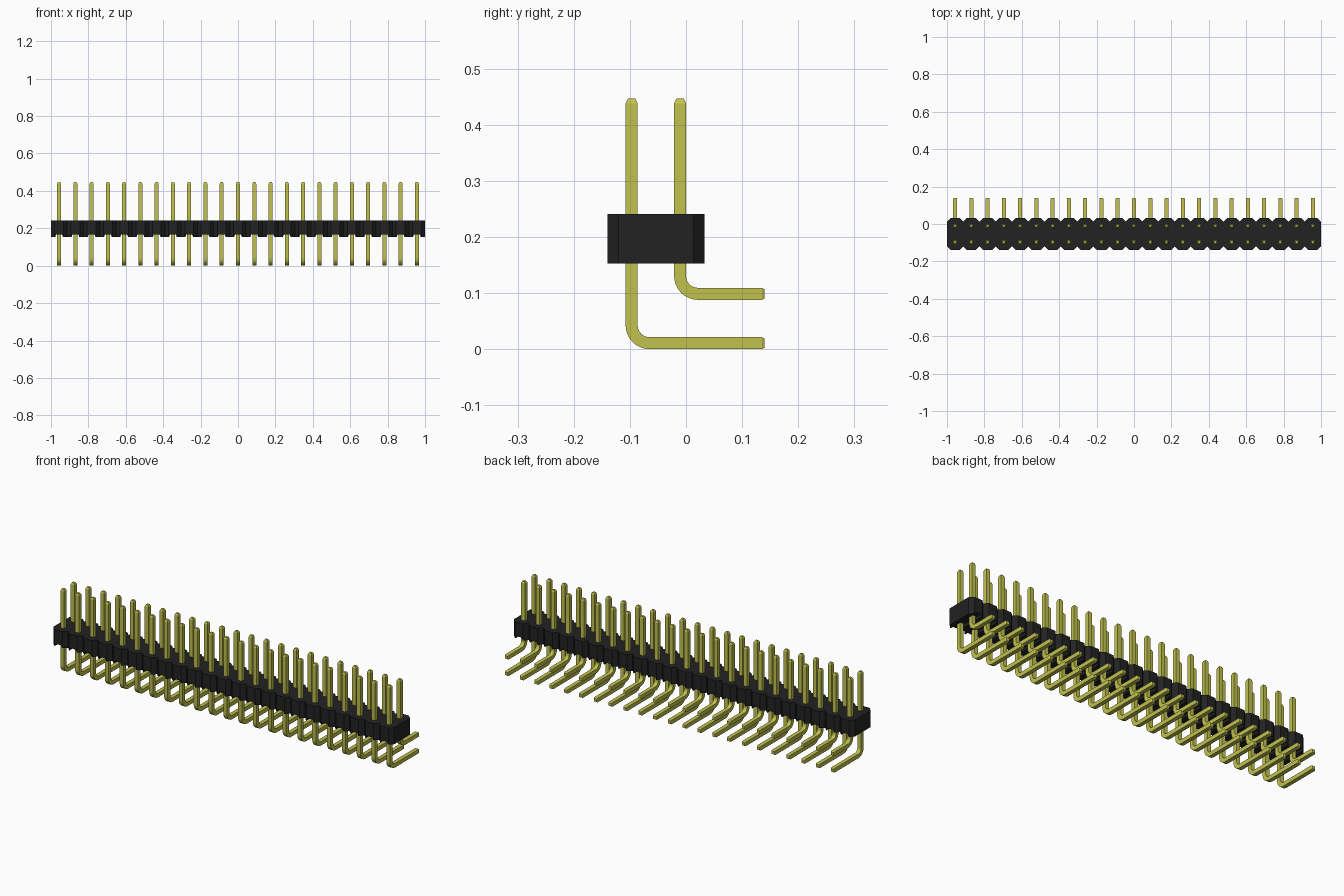
import bpy, bmesh, math
from mathutils import Vector

cube = bpy.data.objects.get("Cube")
if cube:
    bpy.data.objects.remove(cube, do_unlink=True)

COUNT = 23
PITCH = 2 / COUNT
HALF = 0.0107          # half thickness of a pin
Y_MID = -0.0535        # middle of the housing
BOTTOM, TOP = 0.153, 0.241
columns = [(i - (COUNT - 1) / 2) * PITCH for i in range(COUNT)]


def material(name, color):
    mat = bpy.data.materials.new(name)
    mat.use_nodes = True
    mat.diffuse_color = color
    bsdf = next(n for n in mat.node_tree.nodes if n.type == 'BSDF_PRINCIPLED')
    bsdf.inputs["Base Color"].default_value = color
    return mat


def sweep(bm, rings):
    """Skin a list of four-point rings and cap both ends."""
    loops = [[bm.verts.new(p) for p in ring] for ring in rings]
    for a, b in zip(loops, loops[1:]):
        for k in range(4):
            n = (k + 1) % 4
            bm.faces.new((a[k], a[n], b[n], b[k]))
    bm.faces.new(loops[0][::-1])
    bm.faces.new(loops[-1])


def finish(bm, name, mat):
    bmesh.ops.recalc_face_normals(bm, faces=bm.faces)
    mesh = bpy.data.meshes.new(name)
    bm.to_mesh(mesh)
    bm.free()
    mesh.materials.append(mat)
    obj = bpy.data.objects.new(name, mesh)
    bpy.context.collection.objects.link(obj)
    return obj


black = material("black plastic", (0.016, 0.016, 0.016, 1))
gold = material("gold metal", (0.54, 0.54, 0.08, 1))

# Housing: chamfered cells in a row, each with a shallow groove underneath
half_cell = [(PITCH / 2, 0.0665, BOTTOM), (0.0235, 0.0865, BOTTOM),
             (0.021, 0.0865, BOTTOM), (0.016, 0.0865, BOTTOM + 0.013)]
cell = [(-x, w, z) for x, w, z in half_cell] + half_cell[:0:-1]
stations = [(cx + x, w, z) for cx in columns for x, w, z in cell]
stations.append((1, half_cell[0][1], BOTTOM))
bm = bmesh.new()
sweep(bm, [[(x, Y_MID - w, z), (x, Y_MID + w, z),
            (x, Y_MID + w, TOP), (x, Y_MID - w, TOP)] for x, w, z in stations])
finish(bm, "housing", black)


def pin_path(y, z):
    """Centre, direction and thickness factor along one bent pin."""
    down, back = Vector((0, 0, -1)), Vector((0, 1, 0))
    path = [(Vector((0, y, 0.447)), down, 0.6), (Vector((0, y, 0.438)), down, 1)]
    radius = 0.032
    centre = Vector((0, y + radius, z + radius))
    for i in range(9):
        a = math.pi / 2 * i / 8
        path.append((centre - back * radius * math.cos(a) + down * radius * math.sin(a),
                     down * math.cos(a) + back * math.sin(a), 1))
    path += [(Vector((0, 0.135, z)), back, 1), (Vector((0, 0.14, z)), back, 0.75)]
    return path


# Two rows of square pins, bent towards the back
side = Vector((1, 0, 0))
for name, y, z in (("front_pins", -0.097, 0.0107), ("rear_pins", -0.0105, 0.0985)):
    bm = bmesh.new()
    for x in columns:
        rings = []
        for p, direction, scale in pin_path(y, z):
            p = p + side * x
            u, v = side * HALF * scale, side.cross(direction) * HALF * scale
            rings.append([p - u - v, p + u - v, p + u + v, p - u + v])
        sweep(bm, rings)
    pins = finish(bm, name, gold)
    bpy.ops.object.select_all(action='DESELECT')
    pins.select_set(True)
    bpy.context.view_layer.objects.active = pins
    bpy.ops.object.shade_smooth_by_angle(angle=math.radians(20))
